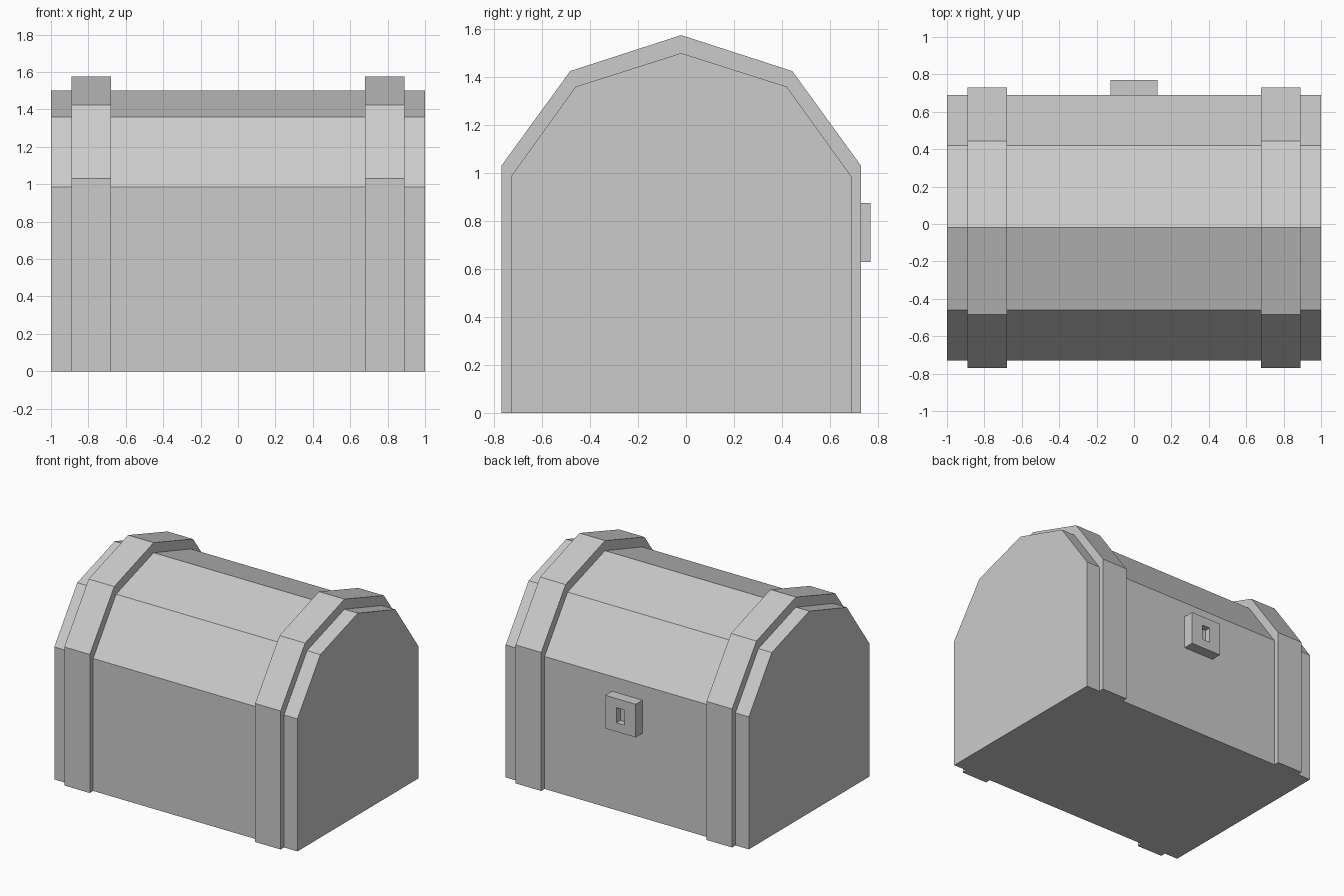
import bpy, bmesh

if "Cube" in bpy.data.objects:
    bpy.data.objects.remove(bpy.data.objects["Cube"])

CY = -0.02  # centre line of the chest in y


def finish(name, bm):
    bmesh.ops.recalc_face_normals(bm, faces=bm.faces)
    mesh = bpy.data.meshes.new(name)
    bm.to_mesh(mesh)
    bm.free()
    obj = bpy.data.objects.new(name, mesh)
    bpy.context.collection.objects.link(obj)
    return obj


def arch(name, half, x0, x1):
    """Extrude a mirrored (offset from centre, z) half profile along x."""
    outline = [(CY - d, z) for d, z in half]
    outline += [(CY + d, z) for d, z in reversed(half) if d > 0]
    bm = bmesh.new()
    face = bm.faces.new([bm.verts.new((x0, y, z)) for y, z in outline])
    ext = bmesh.ops.extrude_face_region(bm, geom=[face], use_keep_orig=True)
    verts = [g for g in ext["geom"] if isinstance(g, bmesh.types.BMVert)]
    bmesh.ops.translate(bm, verts=verts, vec=(x1 - x0, 0, 0))
    return finish(name, bm)


# Chest body with faceted lid
arch("chest_body", [(0.71, 0), (0.71, 0.985), (0.44, 1.36), (0, 1.5)], -1, 1)

# Raised straps near both ends
strap = [(0.75, 0), (0.75, 1.03), (0.463, 1.425), (0, 1.575)]
arch("strap_left", strap, -0.89, -0.68)
arch("strap_right", strap, 0.68, 0.89)

# Lock plate with a recessed keyhole, as nested rectangular rings
bm = bmesh.new()
rings = []
for hx, hz, y in [(0.125, 0.123, 0.68), (0.125, 0.123, 0.77),
                  (0.033, 0.056, 0.77), (0.033, 0.056, 0.725)]:
    rings.append([bm.verts.new((sx * hx, y, 0.752 + sz * hz))
                  for sx, sz in [(-1, -1), (1, -1), (1, 1), (-1, 1)]])
for a, b in zip(rings, rings[1:]):
    for i in range(4):
        j = (i + 1) % 4
        bm.faces.new((a[i], a[j], b[j], b[i]))
bm.faces.new(rings[0])
bm.faces.new(rings[-1])
finish("lock_plate", bm)
